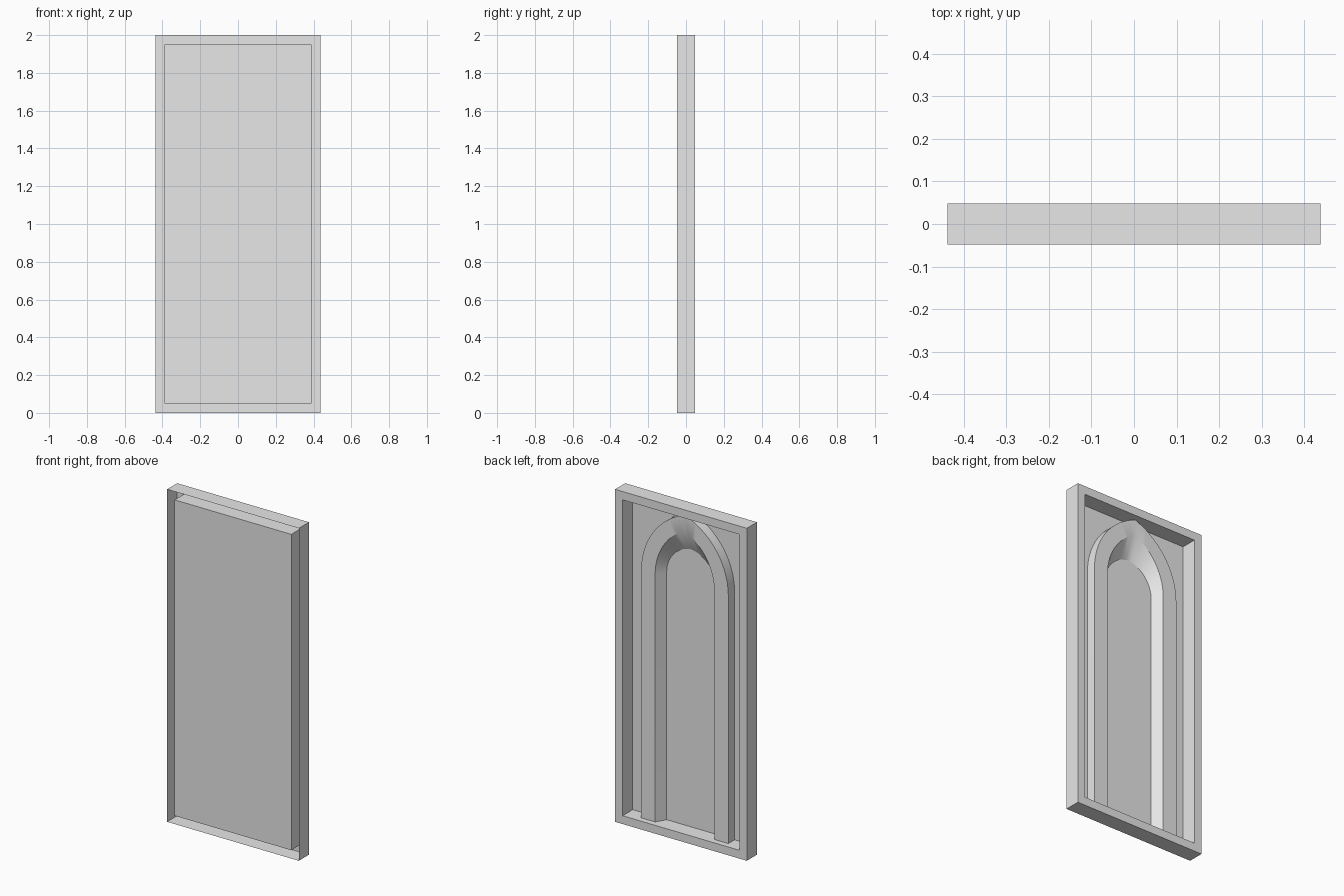
import bpy, bmesh, math

if "Cube" in bpy.data.objects:
    bpy.data.objects.remove(bpy.data.objects["Cube"])

HALF_W, HALF_D, HEIGHT, RIM = 0.438, 0.048, 2.0, 0.05
FACE_Y = 0.012      # how far the arch moulding comes forward
SPRING_Z = 1.54     # height where the arch starts to curve
SEGS = 14

stone = bpy.data.materials.new("light_grey")
stone.diffuse_color = (0.8, 0.8, 0.8, 1)
stone.use_nodes = True
stone.node_tree.nodes["Principled BSDF"].inputs["Base Color"].default_value = stone.diffuse_color


def loft(name, rows, closed, cap=False):
    """Skin quads between successive rows of points."""
    bm = bmesh.new()
    vrows = [[bm.verts.new(p) for p in row] for row in rows]
    n = len(rows[0])
    for a, b in zip(vrows, vrows[1:]):
        for i in range(n if closed else n - 1):
            j = (i + 1) % n
            bm.faces.new((a[i], b[i], b[j], a[j]))
    if cap:
        bm.faces.new(vrows[-1][::-1])
    mesh = bpy.data.meshes.new(name)
    bm.to_mesh(mesh)
    bm.free()
    mesh.materials.append(stone)
    obj = bpy.data.objects.new(name, mesh)
    bpy.context.collection.objects.link(obj)
    return obj


def rect(inset, y):
    x, lo, hi = HALF_W - inset, inset, HEIGHT - inset
    return [(-x, y, lo), (x, y, lo), (x, y, hi), (-x, y, hi)]


def pointed_arch(half, rise, y):
    """Right foot, up and over the point, down to the left foot."""
    r = (rise * rise + half * half) / (2 * half)
    end = math.atan2(rise, r - half)
    side = [(half, y, RIM)]
    for i in range(SEGS + 1):
        t = end * i / SEGS
        side.append((half - r + r * math.cos(t), y, SPRING_Z + r * math.sin(t)))
    side[-1] = (0, y, SPRING_Z + rise)
    return side + [(-x, y, z) for x, y, z in side[-2::-1]]


# Panel shell: outer walls, rear rim, recess walls and recess floor, open ring in front
loft("panel_frame", [rect(0, -HALF_D), rect(0, HALF_D),
                     rect(RIM, HALF_D), rect(RIM, -HALF_D)], True, cap=True)

# Arch moulding: straight outer side, flat face, splayed inner side
arch = loft("arch_moulding", [pointed_arch(0.29, 0.408, -HALF_D),
                              pointed_arch(0.29, 0.408, FACE_Y),
                              pointed_arch(0.197, 0.314, FACE_Y),
                              pointed_arch(0.162, 0.18, -HALF_D)], False)
bpy.context.view_layer.objects.active = arch
arch.select_set(True)
bpy.ops.object.shade_smooth_by_angle(angle=math.radians(30))
